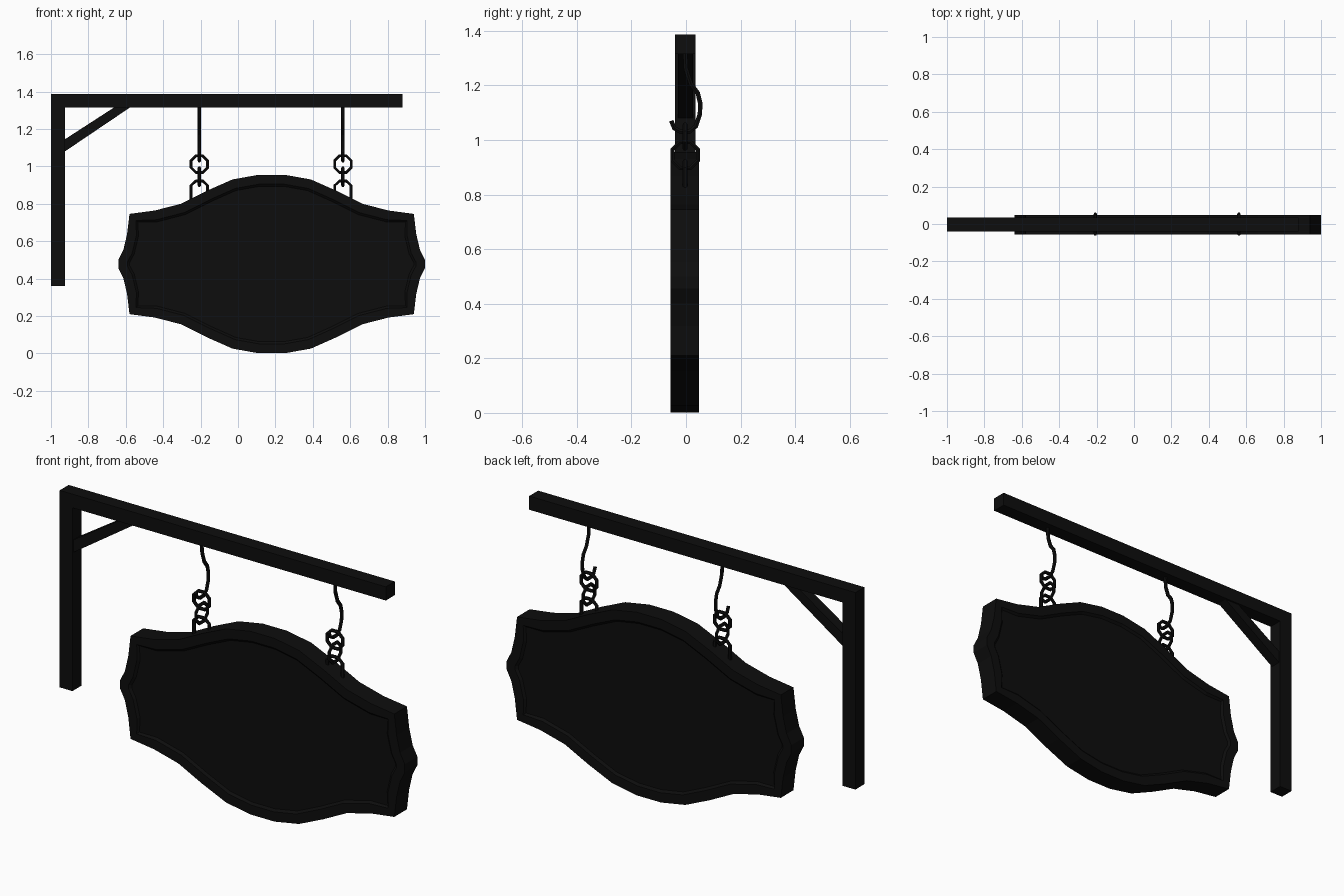
import bpy, bmesh, math
from mathutils import Vector

if "Cube" in bpy.data.objects:
    bpy.data.objects.remove(bpy.data.objects["Cube"])

black = bpy.data.materials.new("black_paint")
black.diffuse_color = (0.004, 0.004, 0.004, 1)
black.use_nodes = True
black.node_tree.nodes["Principled BSDF"].inputs["Base Color"].default_value = black.diffuse_color


def finish(name, bm):
    bmesh.ops.recalc_face_normals(bm, faces=bm.faces)
    me = bpy.data.meshes.new(name)
    bm.to_mesh(me)
    bm.free()
    me.materials.append(black)
    ob = bpy.data.objects.new(name, me)
    bpy.context.collection.objects.link(ob)
    return ob


def slab(name, outline, y0, y1, inset=0, depth=0):
    """Extrude an xz outline along y, with an optional recessed panel on both faces."""
    bm = bmesh.new()
    front = bm.faces.new([bm.verts.new((x, y0, z)) for x, z in outline])
    back = bm.faces.new([bm.verts.new((x, y1, z)) for x, z in outline])
    n = len(outline)
    fv, bv = list(front.verts), list(back.verts)
    for i in range(n):
        j = (i + 1) % n
        bm.faces.new((fv[i], fv[j], bv[j], bv[i]))
    bmesh.ops.recalc_face_normals(bm, faces=bm.faces)
    if inset:
        for f in (front, back):
            bmesh.ops.inset_region(bm, faces=[f], thickness=inset)
            bmesh.ops.inset_region(bm, faces=[f], thickness=0.012, depth=-depth)
    return finish(name, bm)


def wire(name, pts, r=0.009, closed=False, sides=6):
    """Sweep a low-poly round section along a path lying in one plane."""
    pts = [Vector(p) for p in pts]
    n = len(pts)
    side = Vector((0, 1, 0)) if all(abs(p.y - pts[0].y) < 1e-6 for p in pts) else Vector((1, 0, 0))
    bm = bmesh.new()
    rings = []
    for i, p in enumerate(pts):
        a = pts[(i - 1) % n] if closed or i > 0 else p
        b = pts[(i + 1) % n] if closed or i < n - 1 else p
        across = (b - a).normalized().cross(side)
        rings.append([bm.verts.new(p + r * (math.cos(t) * side + math.sin(t) * across))
                      for t in (2 * math.pi * k / sides for k in range(sides))])
    for i in range(n if closed else n - 1):
        A, B = rings[i], rings[(i + 1) % n]
        for k in range(sides):
            m = (k + 1) % sides
            bm.faces.new((A[k], A[m], B[m], B[k]))
    if not closed:
        bm.faces.new(rings[0])
        bm.faces.new(rings[-1])
    return finish(name, bm)


def octagon(r):
    return [(r * math.cos(math.pi / 8 + k * math.pi / 4),
             r * math.sin(math.pi / 8 + k * math.pi / 4)) for k in range(8)]


# Sign board: one quarter of the outline, mirrored both ways
quarter = [(0.07, 0.477), (0.21, 0.452), (0.35, 0.39), (0.485, 0.322), (0.625, 0.286),
           (0.76, 0.268), (0.773, 0.16), (0.793, 0.075), (0.82, 0.022)]
half = quarter + [(x, -z) for x, z in reversed(quarter)]
outline = half + [(-x, z) for x, z in reversed(half)]
slab("sign_board", [(0.18 + x, 0.478 + z) for x, z in outline], -0.056, 0.048, 0.05, 0.010)

# Bracket
slab("beam", [(-1, 1.315), (0.88, 1.315), (0.88, 1.386), (-1, 1.386)], -0.04, 0.034)
slab("post", [(-1, 0.36), (-0.926, 0.36), (-0.926, 1.315), (-1, 1.315)], -0.04, 0.034)
slab("brace", [(-0.93, 1.077), (-0.57, 1.32), (-0.655, 1.32), (-0.93, 1.142)], -0.03, 0.025)

# Hooks and chain links
hook = [(-0.003, 1.32), (0.0, 1.26), (0.018, 1.205), (0.043, 1.172), (0.052, 1.135),
        (0.051, 1.095), (0.036, 1.05), (0.012, 1.03), (-0.02, 1.03), (-0.043, 1.043),
        (-0.054, 1.07)]
for label, x in (("left", -0.207), ("right", 0.561)):
    wire(f"{label}_hook", [(x, y, z) for y, z in hook], 0.0095)
    wire(f"{label}_upper_link", [(x + a, -0.003, 1.012 + b) for a, b in octagon(0.048)], closed=True)
    wire(f"{label}_middle_link", [(x, -0.003 + a, 0.945 + b) for a, b in octagon(0.051)], closed=True)
    staple = [(-0.044, 0.79), (-0.044, 0.898), (-0.018, 0.922),
              (0.018, 0.922), (0.044, 0.898), (0.044, 0.79)]
    wire(f"{label}_staple", [(x + a, -0.003, z) for a, z in staple])
